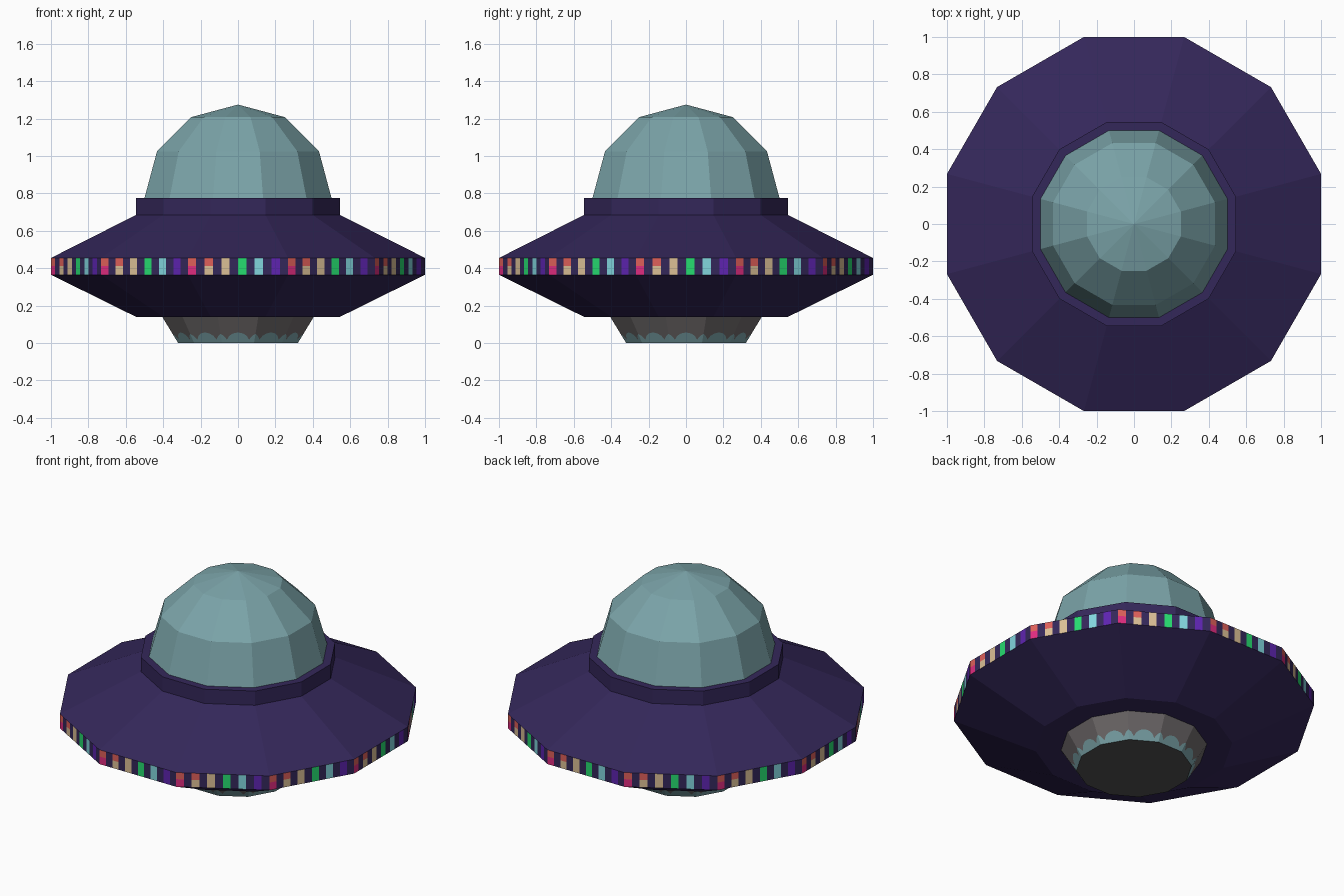
import bpy, bmesh, math

if "Cube" in bpy.data.objects:
    bpy.data.objects.remove(bpy.data.objects["Cube"])

SIDES = 12
HALF = math.pi / SIDES


def material(name, hex_code):
    def lin(c):
        c /= 255
        return c / 12.92 if c <= 0.04045 else ((c + 0.055) / 1.055) ** 2.4
    m = bpy.data.materials.new(name)
    m.diffuse_color = (*[lin((hex_code >> s) & 255) for s in (16, 8, 0)], 1)
    m.use_nodes = True
    m.node_tree.nodes["Principled BSDF"].inputs["Base Color"].default_value = m.diffuse_color
    return m


HULL = material("dark purple hull", 0x34275A)
TEAL = material("pale teal", 0x7BA4A9)
GREY = material("warm grey", 0x6E696A)
DARK = material("dark grey", 0x525252)
RED = material("coral red", 0xE0605A)
PINK = material("hot pink", 0xE02C80)
TAN = material("tan", 0xDCC096)
GREEN = material("bright green", 0x26DC70)
CYAN = material("light cyan", 0x82D6DE)
VIOLET = material("violet", 0x5E24B0)


def point(side, t, apothem, z):
    """Point on a twelve-sided ring, t running 0..1 along one flat side."""
    a = -math.pi / 2 + side * 2 * HALF
    u = (2 * t - 1) * math.tan(HALF) * apothem
    return (apothem * math.cos(a) - u * math.sin(a),
            apothem * math.sin(a) + u * math.cos(a), z)


def build(name, rings, ts, mats, pick, cap_bottom=None, cap_top=None):
    """Skin rings given as functions t -> (apothem, z); pick(row, column) gives a material."""
    bm = bmesh.new()
    rows = [[bm.verts.new(point(s, t, *ring(t))) for s in range(SIDES) for t in ts]
            for ring in rings]
    n = len(rows[0])
    for r in range(len(rows) - 1):
        for i in range(n):
            j = (i + 1) % n
            f = bm.faces.new((rows[r][i], rows[r][j], rows[r + 1][j], rows[r + 1][i]))
            f.material_index = mats.index(pick(r, i % len(ts)))
    if cap_bottom:
        bm.faces.new(rows[0][::-1]).material_index = mats.index(cap_bottom)
    if cap_top:  # height of the apex
        apex = bm.verts.new((0, 0, cap_top))
        for i in range(n):
            bm.faces.new((rows[-1][i], rows[-1][(i + 1) % n], apex))
    me = bpy.data.meshes.new(name)
    bm.to_mesh(me)
    bm.free()
    for m in mats:
        me.materials.append(m)
    ob = bpy.data.objects.new(name, me)
    bpy.context.collection.objects.link(ob)
    return ob


def fixed(*pairs):
    return [lambda t, p=p: p for p in pairs]


# Saucer hull, lower and upper, with the raised collar
build("lower_hull", fixed((0.545, 0.14), (1, 0.365)), [0], [HULL],
      lambda r, c: HULL, cap_bottom=HULL)
build("upper_hull", fixed((1, 0.455), (0.545, 0.685), (0.545, 0.775)), [0], [HULL],
      lambda r, c: HULL, cap_top=0.775)

# Rim band: six lights per side, the first two split into two colours
LOW = [PINK, TAN, TAN, GREEN, CYAN, VIOLET]
HIGH = [RED, RED, TAN, GREEN, CYAN, VIOLET]
build("rim_lights", fixed((1, 0.365), (1, 0.413), (1, 0.455)),
      [k / 12 for k in range(12)], [HULL, RED, PINK, TAN, GREEN, CYAN, VIOLET],
      lambda r, c: HULL if c % 2 else (LOW, HIGH)[r][c // 2])

# Glass dome: half sphere in three steps
build("dome", fixed(*[(0.5 * math.cos(math.radians(a)), 0.775 + 0.5 * math.sin(math.radians(a)))
                      for a in (0, 30, 60)]),
      [0], [TEAL], lambda r, c: TEAL, cap_top=1.275)


# Base with a scalloped teal edge
def scallop(t):
    z = 0.018 + 0.038 * abs(math.cos(1.5 * math.pi * (t - 0.5))) ** 0.6
    return (0.32 + 0.085 * z / 0.14, z)


build("base", [lambda t: (0.32, 0), scallop, lambda t: (0.405, 0.14)],
      [k / 12 for k in range(12)], [TEAL, GREY, DARK],
      lambda r, c: (TEAL, GREY)[r], cap_bottom=DARK)
